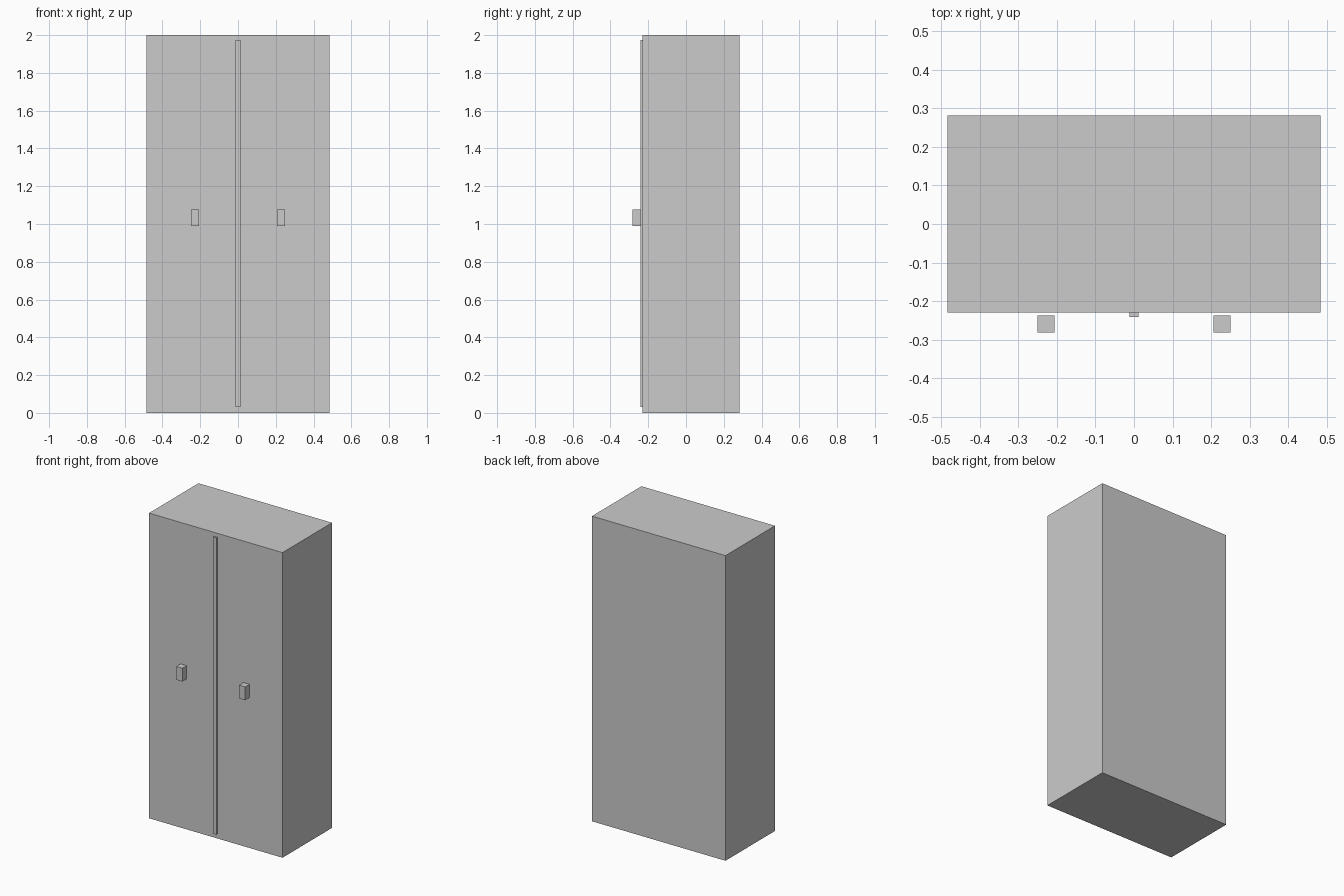
import bpy

if "Cube" in bpy.data.objects:
    bpy.data.objects.remove(bpy.data.objects["Cube"])


def box(name, lo, hi):
    """Axis-aligned box between two corners."""
    bpy.ops.mesh.primitive_cube_add(size=1, location=[(a + b) / 2 for a, b in zip(lo, hi)])
    ob = bpy.context.object
    ob.name = name
    ob.scale = [b - a for a, b in zip(lo, hi)]
    bpy.ops.object.transform_apply(location=False, rotation=False, scale=True)
    return ob


FRONT = -0.23

# Cabinet body
box("cabinet_body", (-0.484, FRONT, 0), (0.484, 0.282, 2.0))

# Raised strip between the two doors
box("door_divider", (-0.012, FRONT - 0.012, 0.03), (0.012, FRONT, 1.974))

# Door handles, one per door, standing just proud of the front
for side, s in (("left", -1), ("right", 1)):
    x = s * 0.228
    box(side + "_handle", (x - 0.022, -0.282, 0.99), (x + 0.022, -0.237, 1.077))
